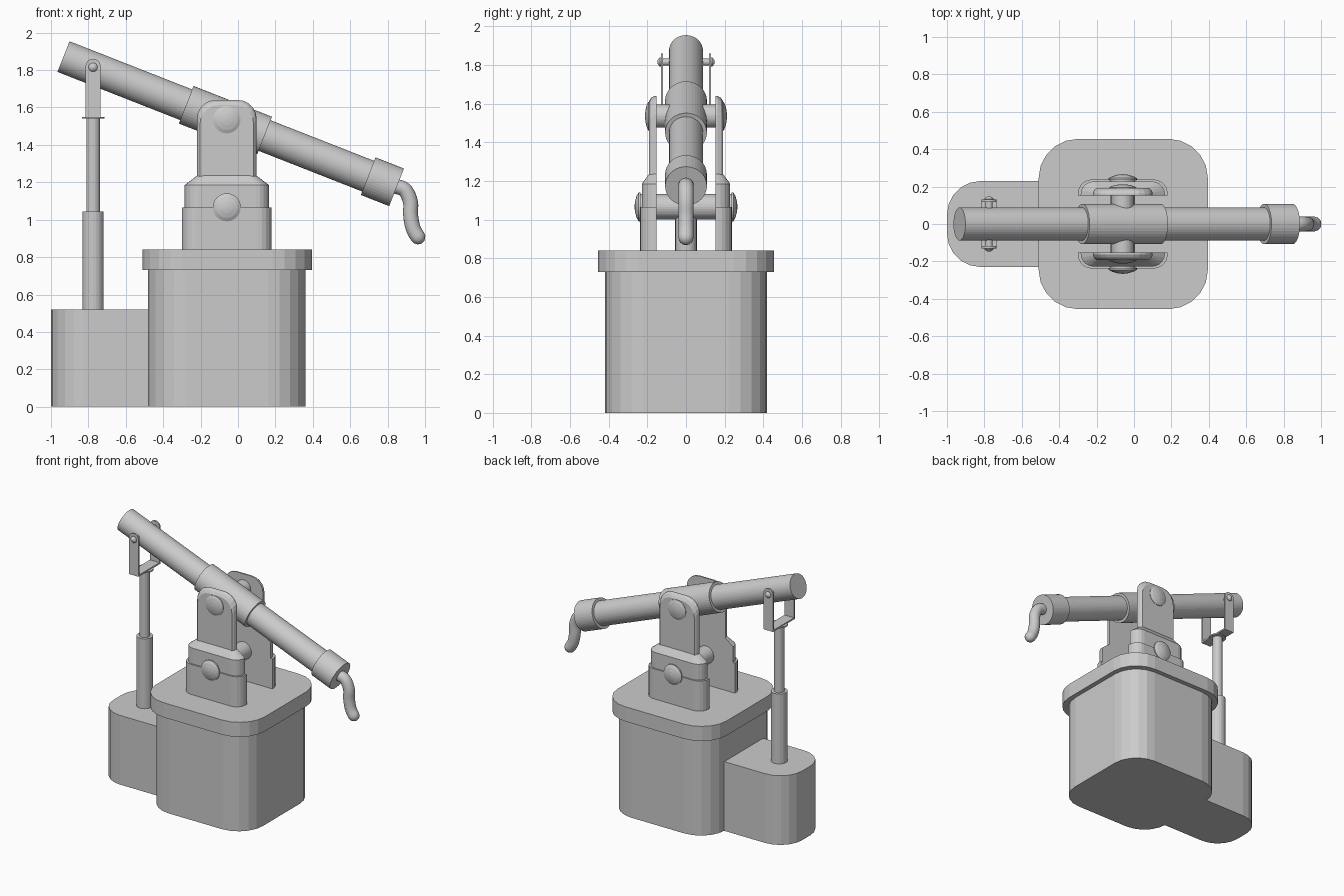
import bpy, bmesh
from math import pi, cos, sin
from mathutils import Vector

if "Cube" in bpy.data.objects:
    bpy.data.objects.remove(bpy.data.objects["Cube"])


def loft(name, rings, smooth=False):
    """Skin a list of equal-length point rings and cap both ends."""
    bm = bmesh.new()
    vs = [[bm.verts.new(p) for p in r] for r in rings]
    n = len(rings[0])
    for a, b in zip(vs, vs[1:]):
        for i in range(n):
            j = (i + 1) % n
            bm.faces.new((a[i], a[j], b[j], b[i]))
    bm.faces.new(vs[0])
    bm.faces.new(vs[-1])
    bmesh.ops.recalc_face_normals(bm, faces=bm.faces)
    me = bpy.data.meshes.new(name)
    bm.to_mesh(me)
    bm.free()
    ob = bpy.data.objects.new(name, me)
    bpy.context.collection.objects.link(ob)
    for p in me.polygons:
        p.use_smooth = smooth and len(p.vertices) == 4
    return ob


def rounded(x0, x1, y0, y1, radii, seg=5):
    """Rounded rectangle; radii in order: right-top, left-top, left-bottom, right-bottom."""
    pts = []
    corners = ((x1, y1, -1, -1), (x0, y1, 1, -1), (x0, y0, 1, 1), (x1, y0, -1, 1))
    for k, ((cx, cy, sx, sy), r) in enumerate(zip(corners, radii)):
        for i in range(seg + 1 if r else 1):
            a = pi / 2 * (k + i / seg)
            pts.append((cx + sx * r + r * cos(a), cy + sy * r + r * sin(a)))
    return pts


def block(name, x0, x1, y0, y1, z0, z1, radii=(0, 0, 0, 0)):
    o = rounded(x0, x1, y0, y1, radii)
    return loft(name, [[(x, y, z) for x, y in o] for z in (z0, z1)])


def turned(name, start, axis, profile, n=32):
    """Round part: profile of (distance along axis, radius)."""
    axis = Vector(axis).normalized()
    u = axis.orthogonal().normalized()
    v = axis.cross(u)
    s = Vector(start)
    return loft(name, [[s + axis * t + (u * cos(2 * pi * i / n) + v * sin(2 * pi * i / n)) * r
                        for i in range(n)] for t, r in profile])


# Main housing, lid and side housing
block("main_housing", -0.48, 0.36, -0.42, 0.42, 0, 0.735, (0.2,) * 4)
block("housing_lid", -0.51, 0.395, -0.455, 0.455, 0.73, 0.84, (0.21,) * 4)
block("side_housing", -1.0, -0.475, -0.23, 0.23, 0, 0.52, (0, 0.18, 0.18, 0))

# Telescoping piston rod
turned("piston_sleeve", (-0.775, 0, 0.51), (0, 0, 1), [(0, 0.057), (0.535, 0.057)], 24)
turned("piston_rod", (-0.775, 0, 1.03), (0, 0, 1), [(0, 0.036), (0.515, 0.036)], 24)
turned("fork_flange", (-0.775, 0, 1.54), (0, 0, 1), [(0, 0.06), (0.01, 0.06)], 24)
block("fork_bridge", -0.815, -0.735, -0.13, 0.13, 1.545, 1.557)

PX, PZ = -0.06, 1.535      # beam pivot
LZ = 1.066                 # lower pin height


def pin_head(name, x, z, y, s, r, h):
    turned(name, (x, s * y, z), (0, s, 0),
           [(0, r), (h * 0.3, r), (h * 0.65, r * 0.75), (h * 0.9, r * 0.4), (h, r * 0.1)], 24)


for s, side in ((-1, "front"), (1, "back")):
    # Fork arms with round tops
    arm = rounded(-0.815, -0.735, 1.545, 1.86, (0.039, 0.039, 0, 0))
    loft("fork_arm_" + side, [[(x, s * y, z) for x, z in arm] for y in (0.118, 0.13)])
    pin_head("fork_pin_head_" + side, -0.775, 1.815, 0.128, s, 0.024, 0.02)

    # Lower bracket: foot, collar and sloped shoulder, rounded on the outer side
    levels = [(0.835, -0.30, 0.18, 0.238, 0.075), (LZ, -0.30, 0.18, 0.238, 0.075),
              (LZ, -0.285, 0.165, 0.228, 0.07), (1.185, -0.285, 0.165, 0.228, 0.07),
              (1.235, -0.22, 0.10, 0.192, 0.035)]
    loft("bracket_foot_" + side,
         [[(x, s * y, z) for x, y in rounded(x0, x1, 0.152, y1, (r, r, 0, 0))]
          for z, x0, x1, y1, r in levels])

    # Upper bracket cheek with softened outer edge
    rings = []
    for y, d in ((0.152, 0), (0.163, 0), (0.18, 0.01), (0.192, 0.028)):
        o = rounded(-0.22 + d * 0.6, 0.10 - d * 0.6, 1.21, 1.64 - d, (0.1, 0.1, 0, 0))
        rings.append([(x, s * y, z) for x, z in o])
    loft("bracket_cheek_" + side, rings)
    pin_head("pivot_head_" + side, PX, PZ, 0.188, s, 0.074, 0.024)
    pin_head("lower_pin_head_" + side, PX, LZ, 0.236, s, 0.075, 0.03)

# Cross pins and centre support
turned("pivot_pin", (PX, -0.2, PZ), (0, 1, 0), [(0, 0.06), (0.4, 0.06)])
turned("lower_pin", (PX, -0.24, LZ), (0, 1, 0), [(0, 0.065), (0.48, 0.065)])
turned("fork_pin", (-0.775, -0.135, 1.815), (0, 1, 0), [(0, 0.018), (0.27, 0.018)], 16)
turned("centre_support", (PX, 0, 0.835), (0, 0, 1), [(0, 0.055), (LZ - 0.835, 0.055)], 24)

# Rocking beam, sleeve and end cap share one tilted axis
start, axis = (-0.933, 0, 1.872), (1.781, 0, -0.699)
turned("beam", start, axis, [(0, 0.088), (1.85, 0.088)], 40)
turned("beam_sleeve", start, axis, [(0.705, 0.108), (1.155, 0.108)], 40)
turned("beam_end_cap", start, axis, [(1.75, 0.108), (1.913, 0.108)], 40)

# Curved nozzle with a rounded tip, swept along a smooth path
path = [(0.80, 1.19), (0.845, 1.178), (0.893, 1.158), (0.922, 1.095), (0.923, 1.025),
        (0.936, 0.955), (0.962, 0.908), (0.985, 0.88)]
pts = []
for i in range(1, len(path) - 2):
    a, b, c, d = (Vector((p[0], 0, p[1])) for p in path[i - 1:i + 3])
    for k in range(4):
        t = k / 4
        pts.append(0.5 * (2 * b + (c - a) * t + (2 * a - 5 * b + 4 * c - d) * t * t
                          + (3 * b - a - 3 * c + d) * t ** 3))
radii = [0.04] * len(pts)
tip, end = Vector((0.962, 0, 0.908)), (Vector((0.985, 0, 0.88)) - Vector((0.95, 0, 0.93))).normalized()
for a in (0, 25, 50, 70, 85):
    pts.append(tip + end * 0.04 * sin(a * pi / 180))
    radii.append(0.04 * cos(a * pi / 180))
rings = []
for i, (p, r) in enumerate(zip(pts, radii)):
    t = (pts[min(i + 1, len(pts) - 1)] - pts[max(i - 1, 0)]).normalized()
    side, up = Vector((0, 1, 0)), t.cross(Vector((0, 1, 0)))
    rings.append([p + (side * cos(2 * pi * k / 20) + up * sin(2 * pi * k / 20)) * r for k in range(20)])
loft("nozzle", rings, smooth=True)
